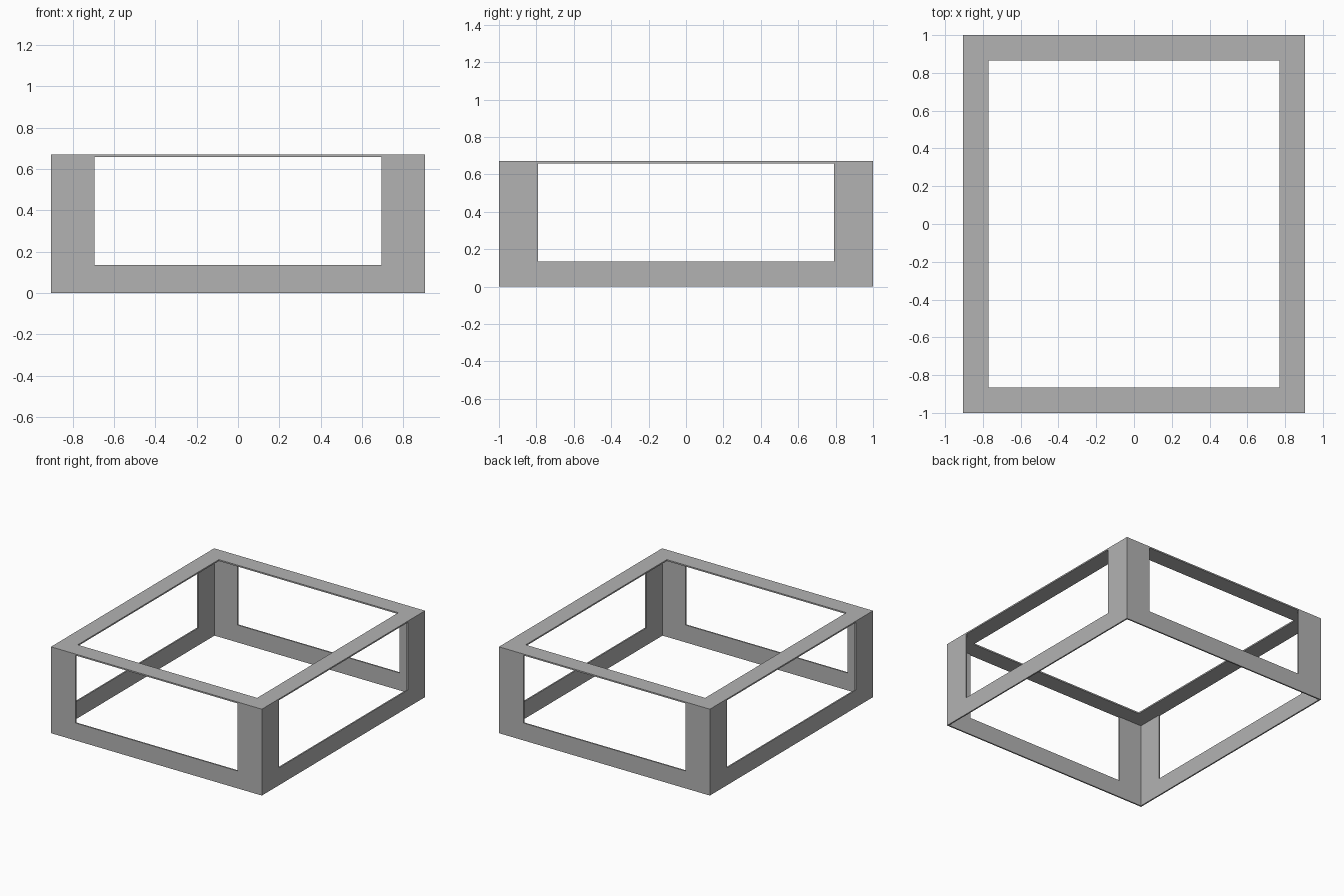
import bpy
import bmesh

cube = bpy.data.objects.get("Cube")
if cube:
    bpy.data.objects.remove(cube, do_unlink=True)

HX, HY, HEIGHT = 0.905, 1.0, 0.67   # outer half sizes and height
SHEET = 0.011                       # sheet thickness
BAND = 0.135                        # rail height and top border width
POST = 0.21                         # width of each corner post flange

gray = bpy.data.materials.new("gray")
gray.use_nodes = True
gray.diffuse_color = (0.45, 0.45, 0.45, 1)
gray.node_tree.nodes["Principled BSDF"].inputs["Base Color"].default_value = (0.45, 0.45, 0.45, 1)


def make_object(name, bm):
    bmesh.ops.recalc_face_normals(bm, faces=bm.faces)
    mesh = bpy.data.meshes.new(name)
    bm.to_mesh(mesh)
    bm.free()
    mesh.materials.append(gray)
    obj = bpy.data.objects.new(name, mesh)
    bpy.context.collection.objects.link(obj)


def extrude_up(bm, height):
    result = bmesh.ops.extrude_face_region(bm, geom=bm.faces[:])
    verts = [v for v in result["geom"] if isinstance(v, bmesh.types.BMVert)]
    bmesh.ops.translate(bm, verts=verts, vec=(0, 0, height))


def ring(name, width, z0, z1):
    """Rectangular ring following the outer footprint."""
    bm = bmesh.new()
    corners = [(-1, -1), (1, -1), (1, 1), (-1, 1)]
    outer = [bm.verts.new((x * HX, y * HY, z0)) for x, y in corners]
    inner = [bm.verts.new((x * (HX - width), y * (HY - width), z0)) for x, y in corners]
    for i in range(4):
        j = (i + 1) % 4
        bm.faces.new((outer[i], outer[j], inner[j], inner[i]))
    extrude_up(bm, z1 - z0)
    make_object(name, bm)


def corner_post(name, sx, sy, z0, z1):
    """L-shaped post folded around one corner."""
    bm = bmesh.new()
    profile = [(0, 0), (POST, 0), (POST, SHEET), (SHEET, SHEET), (SHEET, POST), (0, POST)]
    bm.faces.new([bm.verts.new((sx * (HX - a), sy * (HY - b), z0)) for a, b in profile])
    extrude_up(bm, z1 - z0)
    make_object(name, bm)


# Lower rail and flat top border
ring("lower_rail", SHEET, 0, BAND)
ring("top_border", BAND, HEIGHT - SHEET, HEIGHT)

# Four corner posts
for side, sx in (("left", 1), ("right", -1)):
    for end, sy in (("front", -1), ("back", 1)):
        corner_post(f"{end}_{side}_post", sx, sy, BAND, HEIGHT - SHEET)
